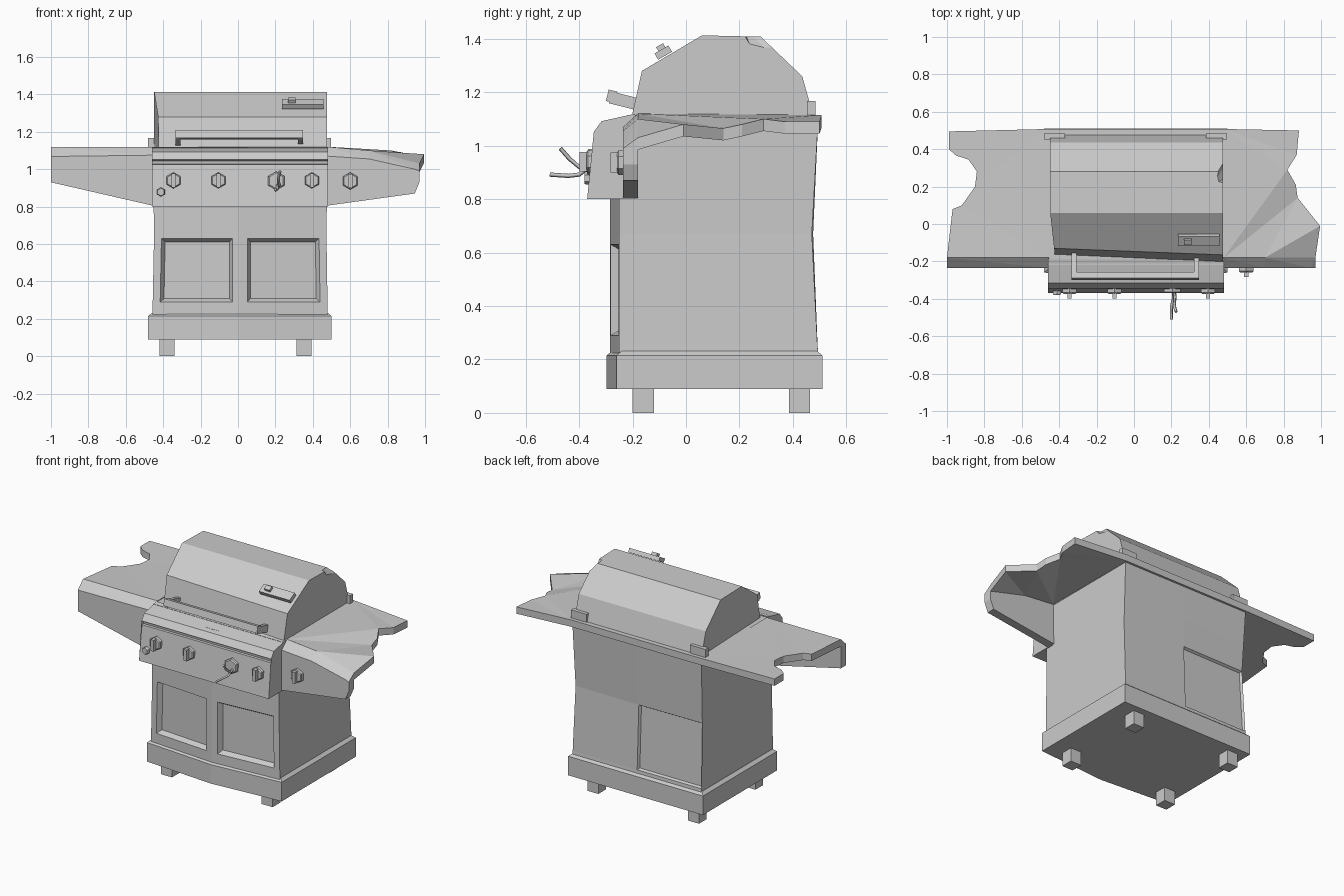
import bpy, bmesh
from math import radians, cos, sin, pi
from mathutils import Vector, Matrix

old = bpy.data.objects.get("Cube")
if old:
    bpy.data.objects.remove(old, do_unlink=True)

grey = bpy.data.materials.new("plain_grey")
grey.use_nodes = True
grey.diffuse_color = (0.6, 0.6, 0.6, 1)
grey.node_tree.nodes["Principled BSDF"].inputs["Base Color"].default_value = (0.6, 0.6, 0.6, 1)


def finish(name, bm):
    bmesh.ops.recalc_face_normals(bm, faces=bm.faces[:])
    me = bpy.data.meshes.new(name)
    bm.to_mesh(me)
    bm.free()
    me.materials.append(grey)
    ob = bpy.data.objects.new(name, me)
    bpy.context.collection.objects.link(ob)
    return ob


def loft(name, rings, edit=None):
    """Skin a list of equal-length point rings and cap both ends."""
    bm = bmesh.new()
    vs = [[bm.verts.new(p) for p in r] for r in rings]
    n = len(rings[0])
    side = {}
    for k in range(len(rings) - 1):
        for i in range(n):
            j = (i + 1) % n
            side[k, i] = bm.faces.new((vs[k][i], vs[k][j], vs[k + 1][j], vs[k + 1][i]))
    bm.faces.new(vs[0][::-1])
    bm.faces.new(vs[-1])
    if edit:
        bmesh.ops.recalc_face_normals(bm, faces=bm.faces[:])
        edit(bm, side)
    bmesh.ops.triangulate(bm, faces=[f for f in bm.faces if len(f.verts) > 6])
    return finish(name, bm)


def hull(name, pts):
    bm = bmesh.new()
    for p in pts:
        bm.verts.new(p)
    bmesh.ops.convex_hull(bm, input=bm.verts[:])
    return finish(name, bm)


def box(name, lo, hi, tilt=0):
    """Box between two corners, tilted about the x axis through its centre."""
    lo, hi = Vector(lo), Vector(hi)
    bm = bmesh.new()
    m = (Matrix.Translation((lo + hi) / 2) @ Matrix.Rotation(radians(tilt), 4, 'X')
         @ Matrix.Diagonal((*(hi - lo), 1)))
    bmesh.ops.create_cube(bm, size=1, matrix=m)
    return finish(name, bm)


# Feet
for sx, x in (("right", -0.38), ("left", 0.352)):
    for sy, y in (("front", -0.16), ("back", 0.425)):
        box(f"{sy}_{sx}_foot", (x - 0.04, y - 0.04, 0), (x + 0.04, y + 0.04, 0.1))


# Plinth with bowed front and chamfered top
def plinth_ring(z, d):
    return [(-0.48 + d, -0.26 + d, z), (0.01, -0.297 + d, z), (0.5 - d, -0.26 + d, z),
            (0.5 - d, 0.51 - d, z), (-0.48 + d, 0.51 - d, z)]


loft("plinth", [plinth_ring(0.09, 0), plinth_ring(0.215, 0), plinth_ring(0.232, 0.02)])


# Cabinet with recessed doors and a dented back
def cabinet_ring(z, dent):
    return [(-0.458 + dent * 0.4, -0.25, z), (0.01, -0.285, z), (0.48 - dent * 0.3, -0.25, z),
            (0.48 - dent * 0.3, 0.495 - dent, z), (0.01, 0.495 - dent * 0.8, z),
            (-0.458 + dent * 0.4, 0.495 - dent, z)]


def recess_panels(bm, side):
    for i in (0, 1):
        f = [side[1, i]]
        bmesh.ops.inset_region(bm, faces=f, thickness=0.04, use_even_offset=True)
        bmesh.ops.inset_region(bm, faces=f, thickness=0.018, depth=-0.03, use_even_offset=True)
    bmesh.ops.inset_region(bm, faces=[side[1, 4]], thickness=0.012, depth=-0.016)


loft("cabinet", [cabinet_ring(z, d) for z, d in
                 ((0.22, 0), (0.25, 0.003), (0.67, 0.024), (0.85, 0.014), (1.1, 0))],
     recess_panels)

# Top deck under the hood
box("top_deck", (-0.46, -0.22, 1.07), (0.482, 0.508, 1.115))

# Control panel with a rolled lip
panel = [(-0.37, 0.8), (-0.34, 1.025), (-0.325, 1.027), (-0.327, 1.043), (-0.345, 1.052),
         (-0.316, 1.092), (-0.19, 1.12), (-0.19, 0.8)]
loft("control_panel", [[(x, y, z) for y, z in panel] for x in (-0.46, 0.482)])

# Hood, slightly skewed, with a knocked-in corner
hood_profile = [(-0.205, 1.1), (-0.165, 1.28), (0.06, 1.413), (0.28, 1.408), (0.435, 1.26), (0.48, 1.1)]
skew = (0.04, 0.035, 0, 0, 0, 0)
hood = loft("hood", [
    [(-0.448 + s * 0.6, y + s, z) for (y, z), s in zip(hood_profile, skew)],
    [(0.475, y, z) for y, z in hood_profile]])
cutter = hull("hood_dent_cutter", [(0.42, 0.21, 1.45), (0.42, 0.3, 1.45), (0.55, 0.18, 1.45),
                                   (0.55, 0.36, 1.45), (0.5, 0.25, 1.35), (0.5, 0.33, 1.33)])
cutter.hide_render = True
mod = hood.modifiers.new("dent", 'BOOLEAN')
mod.operation, mod.solver, mod.object = 'DIFFERENCE', 'EXACT', cutter
bpy.context.view_layer.objects.active = hood
bpy.ops.object.modifier_apply(modifier=mod.name)
bpy.data.objects.remove(cutter, do_unlink=True)

# Hinges
for s, x in (("right", -0.48), ("left", 0.385)):
    box(f"{s}_hinge", (x, 0.452, 1.1), (x + 0.112, 0.484, 1.168))

# Hood handle
box("handle_bar", (-0.333, -0.295, 1.163), (0.347, -0.262, 1.207), -14)
for s, x in (("right", -0.333), ("left", 0.322)):
    box(f"{s}_handle_arm", (x, -0.285, 1.142), (x + 0.025, -0.15, 1.187), -14)

# Gauge on the hood slope
box("gauge", (0.235, -0.115, 1.335), (0.458, -0.055, 1.362), 30)
box("gauge_button", (0.268, -0.108, 1.354), (0.307, -0.078, 1.378), 30)

# Broken side shelves: outlines of x, y and top height
right_outline = [(-0.46, -0.18, 1.12), (-0.46, 0.508, 1.115), (-0.99, 0.495, 1.115),
                 (-0.99, 0.4, 1.115), (-0.95, 0.365, 1.115), (-0.885, 0.345, 1.115),
                 (-0.84, 0.28, 1.115), (-0.85, 0.2, 1.115), (-0.92, 0.1, 1.115),
                 (-0.97, 0.08, 1.115), (-1.0, -0.18, 1.12)]
left_outline = [(0.48, -0.18, 1.12), (0.7, -0.18, 1.1), (0.97, -0.18, 1.03), (0.995, -0.01, 1.08),
                (0.875, 0.14, 1.065), (0.865, 0.21, 1.08), (0.82, 0.29, 1.1),
                (0.87, 0.37, 1.09), (0.882, 0.5, 1.09), (0.48, 0.508, 1.115)]
for s, outline in (("right", right_outline), ("left", left_outline)):
    loft(f"{s}_shelf", [[(x, y, z - t) for x, y, z in outline] for t in (0.045, 0)])


# Shelf aprons: x, bottom, front top and back top heights
def apron(name, stations):
    hull(name, [p for x, b, f, t in stations for p in
                ((x, -0.235, b), (x, -0.18, b), (x, -0.235, f), (x, -0.18, t))])


apron("right_apron", [(-1.0, 0.93, 1.068, 1.12), (-0.455, 0.805, 1.075, 1.12)])
apron("left_apron", [(0.475, 0.805, 1.07, 1.12), (0.7, 0.85, 1.055, 1.1),
                     (0.945, 0.87, 1.0, 1.03), (0.97, 0.93, 0.99, 1.03)])


# Hexagonal knobs with a grip bar
def knob(name, x, y, z, r=0.043, grip=True):
    rings = [[(x + q * r * sin(i * pi / 3), y - d, z + q * r * cos(i * pi / 3)) for i in range(6)]
             for d, q in ((-0.02, 1), (0.014, 1), (0.02, 0.85))]
    loft(name, rings)
    if grip:
        box(name + "_grip", (x - 0.011, y - 0.045, z - 0.037), (x + 0.011, y, z + 0.037))


for i, x in enumerate((-0.345, -0.105, 0.395)):
    knob(f"panel_knob_{i + 1}", x, -0.353, 0.94)
knob("broken_knob", 0.205, -0.35, 0.938, 0.05, False)
knob("shelf_knob", 0.6, -0.238, 0.937, 0.046)
knob("igniter_button", -0.412, -0.36, 0.878, 0.024, False)


# Bent prongs sticking out of the broken knob
def prong(name, path):
    cu = bpy.data.curves.new(name, 'CURVE')
    cu.dimensions = '3D'
    cu.bevel_depth, cu.bevel_resolution, cu.use_fill_caps = 0.008, 0, True
    sp = cu.splines.new('POLY')
    sp.points.add(len(path) - 1)
    for p, co in zip(sp.points, path):
        p.co = (*co, 1)
    cu.materials.append(grey)
    bpy.context.collection.objects.link(bpy.data.objects.new(name, cu))


prong("lower_prong", [(0.21, -0.35, 0.93), (0.21, -0.4, 0.892), (0.2, -0.44, 0.887), (0.2, -0.51, 0.892)])
prong("upper_prong", [(0.215, -0.35, 0.93), (0.22, -0.39, 0.912), (0.215, -0.435, 0.95), (0.225, -0.47, 0.99)])
